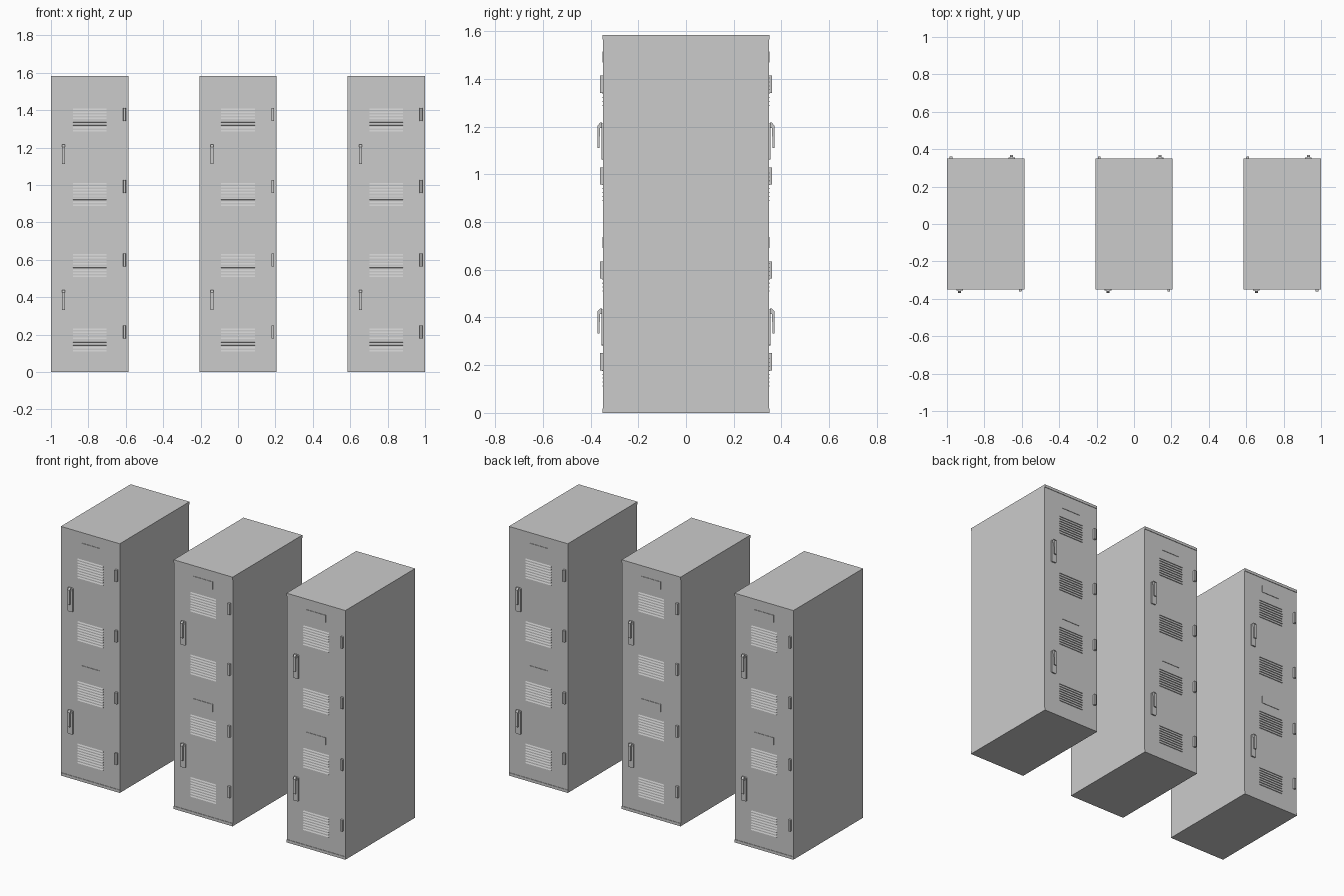
import bpy, bmesh
from math import pi
from mathutils import Matrix

if "Cube" in bpy.data.objects:
    bpy.data.objects.remove(bpy.data.objects["Cube"])

W, D, H = 0.414, 0.70, 1.583
FACE = -0.347          # plane of the door panel
PITCH = 0.778          # height offset between lower and upper door
CENTRES = (-0.793, 0.0, 0.793)


def finish(bm, name):
    bmesh.ops.recalc_face_normals(bm, faces=bm.faces)
    me = bpy.data.meshes.new(name)
    bm.to_mesh(me)
    bm.free()
    return me


def add_box(bm, x0, x1, y0, y1, z0, z1):
    m = Matrix.Translation(((x0+x1)/2, (y0+y1)/2, (z0+z1)/2)) @ Matrix.Diagonal((x1-x0, y1-y0, z1-z0, 1))
    return bmesh.ops.create_cube(bm, size=1, matrix=m)['verts']


def add_prism(bm, x0, x1, profile):
    """Extrude a (y, z) profile along x."""
    f = bm.faces.new([bm.verts.new((x0, y, z)) for y, z in profile])
    r = bmesh.ops.extrude_face_region(bm, geom=[f])
    for v in r['geom']:
        if isinstance(v, bmesh.types.BMVert):
            v.co.x = x1


def round_edges(bm, verts, axis, width):
    edges = {e for v in verts for e in v.link_edges
             if abs((e.verts[0].co - e.verts[1].co).normalized()[axis]) > 0.99}
    bmesh.ops.bevel(bm, geom=list(edges), offset=width, segments=3, profile=0.5, affect='EDGES')


def cabinet_mesh():
    bm = bmesh.new()
    # one stepped outline: body with base and top lips front and back
    d, f, lip = D/2, -FACE, 0.018
    add_prism(bm, -W/2, W/2, [(-d, 0), (d, 0), (d, lip), (f, lip), (f, H-lip), (d, H-lip),
                              (d, H), (-d, H), (-d, H-lip), (-f, H-lip), (-f, lip), (-d, lip)])
    return finish(bm, "cabinet")


def vents_mesh():
    bm = bmesh.new()
    # two panels of downward-facing louvres per door
    for top in (0.235, 0.633):
        for i in range(8):
            z = top - i*0.0165
            add_prism(bm, -0.09, 0.09, [(FACE+0.001, z), (FACE-0.004, z-0.009), (FACE+0.001, z-0.010)])
    return finish(bm, "vents")


def hinges_mesh():
    bm = bmesh.new()
    for z in (0.178, 0.563):
        v = add_box(bm, 0.178, 0.193, FACE-0.014, FACE+0.002, z, z+0.072)
        round_edges(bm, v, 2, 0.003)
    return finish(bm, "hinges")


def label_mesh():
    bm = bmesh.new()
    add_box(bm, -0.067, 0.067, FACE-0.003, FACE+0.001, 0.69, 0.737)
    return finish(bm, "label_holder")


def handle_plate_mesh():
    bm = bmesh.new()
    v = add_box(bm, -0.157, -0.121, FACE-0.008, FACE+0.001, 0.283, 0.434)
    round_edges(bm, v, 1, 0.006)
    return finish(bm, "handle_plate")


def handle_mesh():
    bm = bmesh.new()
    # lever hanging from a sloped root at the top
    add_prism(bm, -0.147, -0.131, [(FACE-0.006, 0.438), (FACE-0.013, 0.438), (FACE-0.023, 0.426),
                                   (FACE-0.023, 0.333), (FACE-0.015, 0.333), (FACE-0.014, 0.415),
                                   (FACE-0.006, 0.415)])
    return finish(bm, "handle")


def place(mesh, name, x, z=0.0, turn=0.0):
    ob = bpy.data.objects.new(name, mesh)
    bpy.context.collection.objects.link(ob)
    ob.location = (x, 0, z)
    ob.rotation_euler.z = turn


cabinet = cabinet_mesh()
door_parts = [vents_mesh(), hinges_mesh(), label_mesh(), handle_plate_mesh(), handle_mesh()]

# three lockers, each with two doors on the front and two on the back
for n, x in enumerate(CENTRES, 1):
    place(cabinet, f"locker_{n}_cabinet", x)
    for side, turn in (("front", 0.0), ("back", pi)):
        for level, z in (("lower", 0.0), ("upper", PITCH)):
            for me in door_parts:
                place(me, f"locker_{n}_{side}_{level}_{me.name}", x, z, turn)
